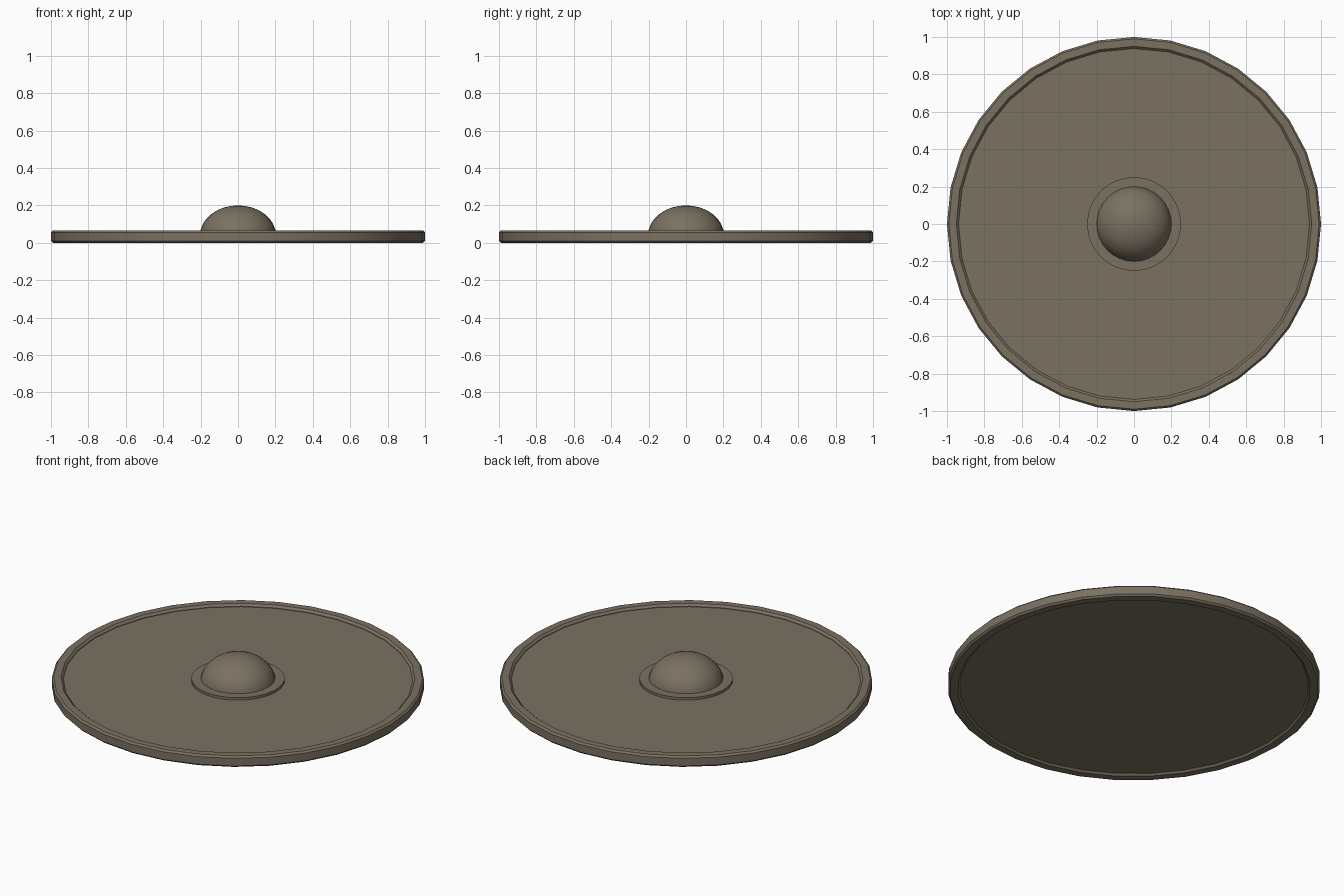
import bpy, bmesh, math

if "Cube" in bpy.data.objects:
    bpy.data.objects.remove(bpy.data.objects["Cube"])

metal = bpy.data.materials.new("weathered brown")
metal.diffuse_color = (0.195, 0.165, 0.12, 1)
metal.use_nodes = True
metal.node_tree.nodes["Principled BSDF"].inputs["Base Color"].default_value = metal.diffuse_color


def lathe(name, profile, sides, closed=False, angle=30):
    """Revolve (radius, z) points about z; radius 0 gives a pole."""
    bm = bmesh.new()
    rings = []
    for r, z in profile:
        if r == 0:
            rings.append([bm.verts.new((0, 0, z))] * sides)
        else:
            rings.append([bm.verts.new((r * math.sin(2 * math.pi * i / sides),
                                        r * math.cos(2 * math.pi * i / sides), z))
                          for i in range(sides)])
    pairs = list(zip(rings, rings[1:]))
    if closed:
        pairs.append((rings[-1], rings[0]))
    for a, b in pairs:
        for i in range(sides):
            j = (i + 1) % sides
            bm.faces.new(list(dict.fromkeys((a[i], a[j], b[j], b[i]))))
    bmesh.ops.recalc_face_normals(bm, faces=bm.faces[:])
    mesh = bpy.data.meshes.new(name)
    bm.to_mesh(mesh)
    bm.free()
    mesh.materials.append(metal)
    ob = bpy.data.objects.new(name, mesh)
    bpy.context.collection.objects.link(ob)
    bpy.ops.object.select_all(action='DESELECT')
    ob.select_set(True)
    bpy.context.view_layer.objects.active = ob
    bpy.ops.object.shade_smooth_by_angle(angle=math.radians(angle))
    return ob


# Flat round board, slightly recessed inside the rim on both faces
lathe("shield_board", [(0, 0.012), (0.96, 0.012), (0.96, 0.05), (0, 0.05)], 32)

# Chamfered rim band
lathe("rim", [(0.948, 0), (0.99, 0), (1.0, 0.01), (1.0, 0.055), (0.99, 0.065),
              (0.95, 0.065), (0.938, 0.053), (0.938, 0.01)], 32, closed=True)

# Thin round plate under the boss
lathe("boss_plate", [(0, 0.04), (0.25, 0.04), (0.25, 0.065), (0, 0.065)], 64)

# Central domed boss
dome = [(0.203 * math.sin(math.radians(a)), 0.04 + 0.16 * math.cos(math.radians(a)))
        for a in (11.25 * k for k in range(1, 9))]
lathe("boss_dome", [(0, 0.2)] + dome + [(0, 0.04)], 32)
